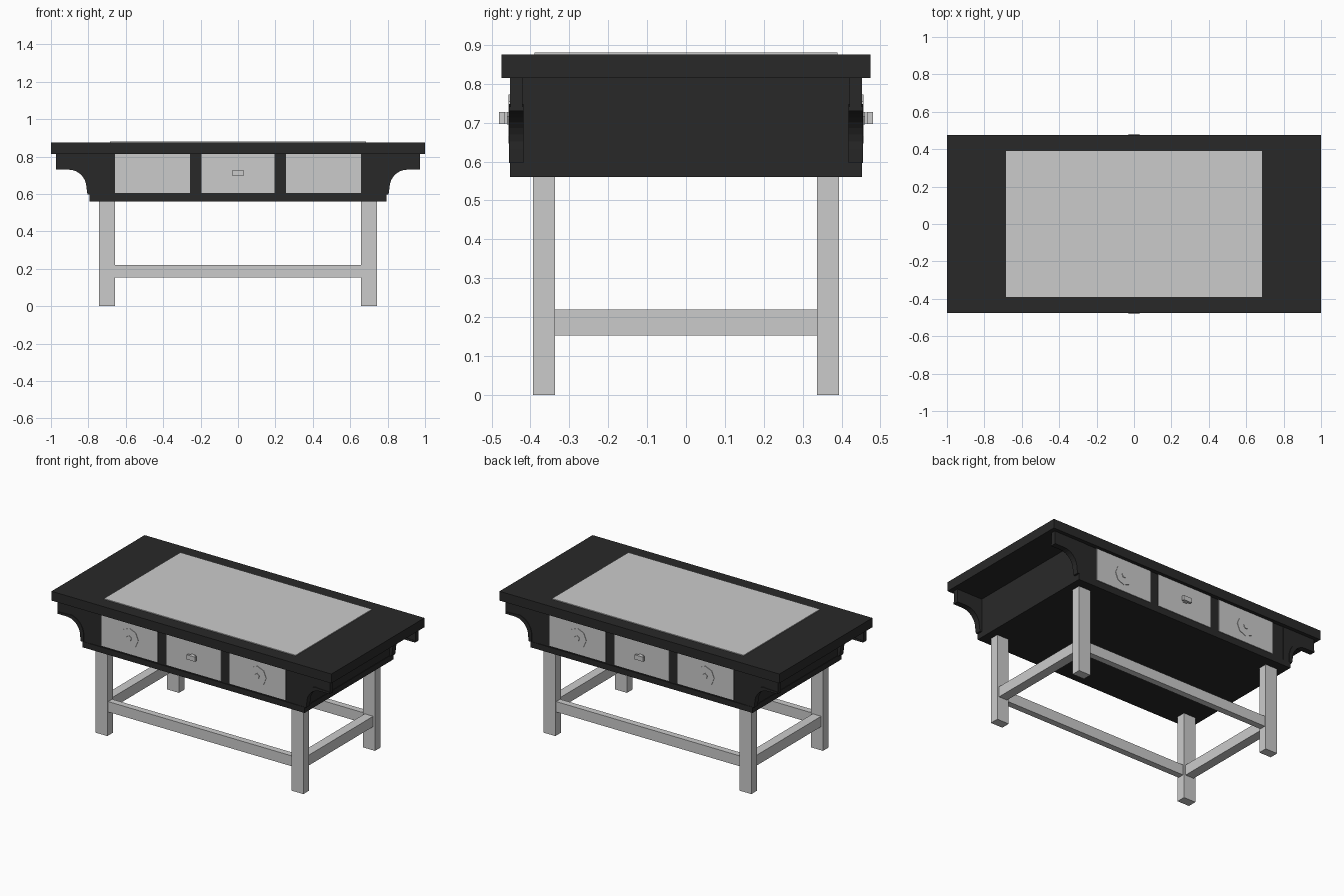
import bpy, bmesh
from math import radians, cos, sin, pi
from mathutils import Matrix, Vector

if "Cube" in bpy.data.objects:
    bpy.data.objects.remove(bpy.data.objects["Cube"])

dark = bpy.data.materials.new("dark_wood")
dark.diffuse_color = (0.022, 0.022, 0.022, 1)
dark.use_nodes = True
dark.node_tree.nodes["Principled BSDF"].inputs["Base Color"].default_value = dark.diffuse_color


def finish(name, bm, mat=None):
    bmesh.ops.recalc_face_normals(bm, faces=bm.faces)
    me = bpy.data.meshes.new(name)
    bm.to_mesh(me)
    bm.free()
    ob = bpy.data.objects.new(name, me)
    bpy.context.collection.objects.link(ob)
    if mat:
        me.materials.append(mat)
    return ob


def box(name, x, y, z, mat=None):
    bm = bmesh.new()
    size = Vector((abs(x[1] - x[0]), abs(y[1] - y[0]), abs(z[1] - z[0])))
    mid = Vector((sum(x), sum(y), sum(z))) / 2
    bmesh.ops.create_cube(bm, size=1, matrix=Matrix.Translation(mid) @ Matrix.Diagonal(size).to_4x4())
    return finish(name, bm, mat)


def disc(name, x, z, r, sides, y0, y1):
    bm = bmesh.new()
    m = Matrix.Translation((x, (y0 + y1) / 2, z)) @ Matrix.Rotation(radians(90), 4, 'X')
    bmesh.ops.create_cone(bm, cap_ends=True, segments=sides, radius1=r, radius2=r,
                          depth=abs(y1 - y0), matrix=m)
    return finish(name, bm)


def plate(name, pts, sx, y0, y1, mat):
    # x-z outline extruded along y
    bm = bmesh.new()
    f = bm.faces.new([bm.verts.new((sx * x, y0, z)) for x, z in pts])
    ext = bmesh.ops.extrude_face_region(bm, geom=[f])
    bmesh.ops.translate(bm, vec=(0, y1 - y0, 0),
                        verts=[v for v in ext["geom"] if isinstance(v, bmesh.types.BMVert)])
    return finish(name, bm, mat)


def arc(cx, cz, rx, rz, n=8):
    # quarter curve from the overhang down to the foot
    return [(cx + rx * cos(pi / 2 + pi / 2 * i / n), cz + rz * sin(pi / 2 + pi / 2 * i / n))
            for i in range(n + 1)]


# table top, inlay and drawer case
box("table_top", (-1, 1), (-0.475, 0.475), (0.815, 0.875), dark)
box("top_inlay", (-0.685, 0.685), (-0.39, 0.39), (0.86, 0.88))
box("drawer_case", (-0.79, 0.79), (-0.449, 0.449), (0.595, 0.82), dark)
box("case_base", (-0.793, 0.793), (-0.453, 0.453), (0.56, 0.597), dark)

# curved corner brackets with a raised rim along the curve
curve = arc(0.905, 0.632, 0.095, 0.098)
bracket = [(0.743, 0.817), (0.973, 0.817), (0.973, 0.73)] + curve + [(0.805, 0.597), (0.743, 0.597)]
inner = arc(0.895, 0.64, 0.11, 0.11)
rim = [(0.973, 0.742), (0.973, 0.73)] + curve + [(0.805, 0.597), (0.785, 0.597)] + inner[::-1]
rim[-1] = (0.895, 0.745)
for sx, side in ((-1, "left"), (1, "right")):
    for sy, end in ((-1, "front"), (1, "back")):
        tag = f"{end}_{side}"
        plate("bracket_" + tag, bracket, sx, sy * 0.42, sy * 0.451, dark)
        plate("bracket_rim_" + tag, rim, sx, sy * 0.418, sy * 0.455, dark)
        # legs
        box("leg_" + tag, (sx * 0.658, sx * 0.743), (sy * 0.337, sy * 0.394), (0, 0.57))
    # end stretchers
    box("end_stretcher_" + side, (sx * 0.67, sx * 0.73), (-0.34, 0.34), (0.153, 0.22))

for sy, end in ((-1, "front"), (1, "back")):
    # long stretcher
    box("long_stretcher_" + end, (-0.66, 0.66), (sy * 0.345, sy * 0.386), (0.153, 0.22))
    # drawers with round plates on the outer ones
    box("middle_drawer_" + end, (-0.195, 0.195), (sy * 0.40, sy * 0.453), (0.606, 0.816))
    for sx, side in ((-1, "left"), (1, "right")):
        tag = f"{end}_{side}"
        box("drawer_" + tag, (sx * 0.257, sx * 0.658), (sy * 0.40, sy * 0.453), (0.606, 0.816))
        disc("drawer_plate_" + tag, sx * 0.457, 0.71, 0.063, 8, sy * 0.445, sy * 0.456)
        disc("drawer_knob_" + tag, sx * 0.457, 0.71, 0.018, 5, sy * 0.445, sy * 0.46)
    # middle handle
    box("handle_stem_" + end, (-0.014, 0.014), (sy * 0.445, sy * 0.468), (0.698, 0.726))
    box("handle_bar_" + end, (-0.03, 0.03), (sy * 0.466, sy * 0.481), (0.697, 0.727))
